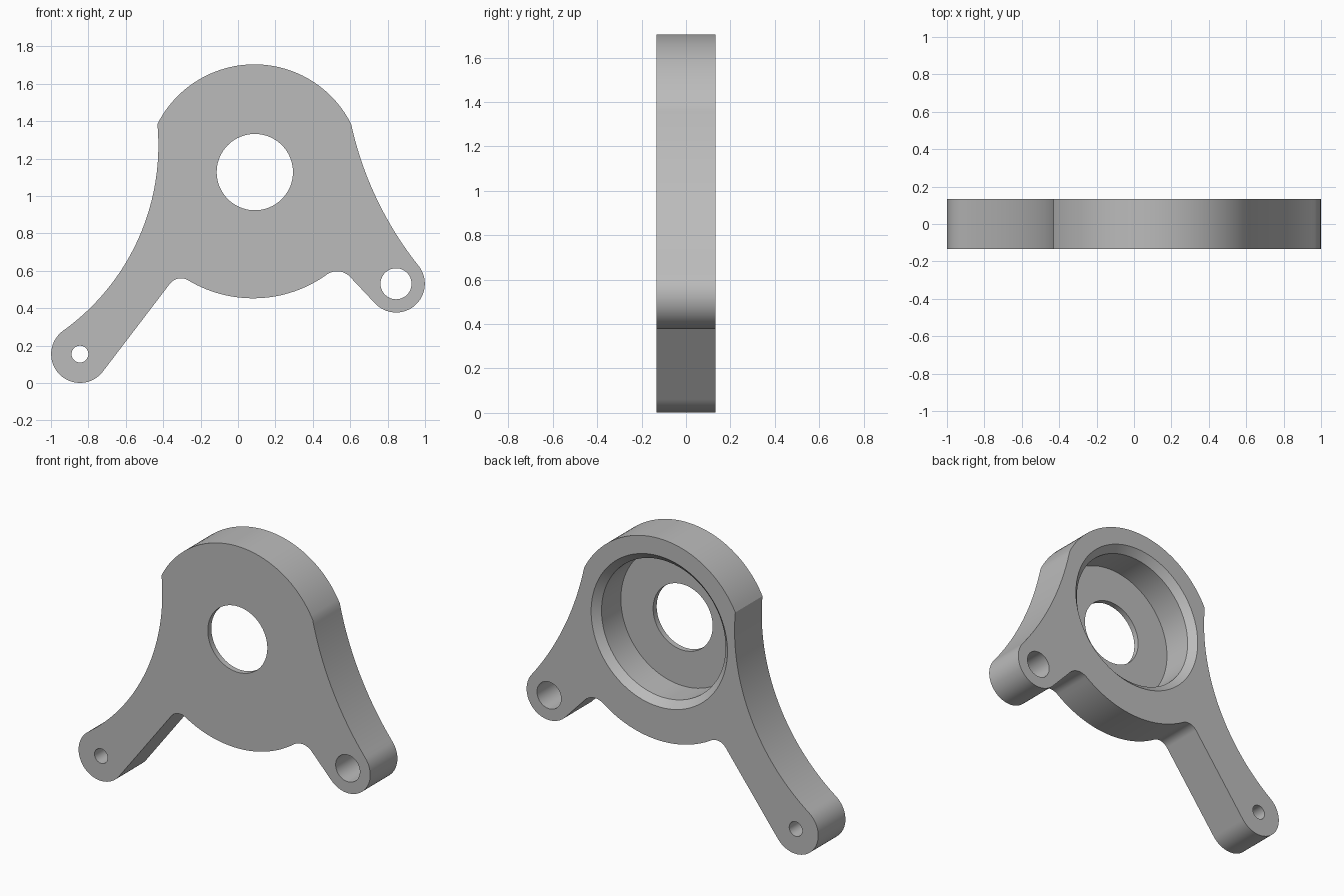
import bpy, bmesh, math
from mathutils import Vector

if "Cube" in bpy.data.objects:
    bpy.data.objects.remove(bpy.data.objects["Cube"], do_unlink=True)

FRONT, BACK, FLOOR, CHAMFER = -0.133, 0.133, -0.098, 0.042


def V(x, z):
    return Vector((x, z))


def toward(center, target, radius):
    return center + (target - center).normalized() * radius


def arc(center, start, end, ccw, steps):
    """Points from start up to (not including) end, around center."""
    a, b = start - center, end - center
    a0, a1 = math.atan2(a.y, a.x), math.atan2(b.y, b.x)
    sweep = (a1 - a0) % math.tau
    if not ccw:
        sweep -= math.tau
    points = []
    for i in range(steps):
        t = i / steps
        radius = a.length + (b.length - a.length) * t
        angle = a0 + sweep * t
        points.append(center + V(math.cos(angle), math.sin(angle)) * radius)
    return points


def circle(center, radius, steps):
    return [center + V(math.cos(i * math.tau / steps), math.sin(i * math.tau / steps)) * radius
            for i in range(steps)]


# Key centres and radii
hub, hub_r = V(0.09, 1.128), 0.674
crown = V(0.09, 1.124)
crown_right, crown_left = V(0.605, 1.385), V(-0.431, 1.385)
long_lug, short_lug, lug_r = V(-0.845, 0.155), V(0.845, 0.531), 0.154
left_sweep, right_sweep = V(-1.65, 1.26), V(2.41, 1.77)
left_fillet, left_fr = V(-0.305, 0.485), 0.075
right_fillet, right_fr = V(0.53, 0.503), 0.095
left_normal, right_normal = V(0.795, -0.607), V(-0.73, -0.68)

# Where the outline arcs meet
long_outer = toward(long_lug, left_sweep, lug_r)
long_inner = long_lug + left_normal * lug_r
left_start = left_fillet - left_normal * left_fr
left_end = toward(left_fillet, hub, left_fr)
right_start = toward(right_fillet, hub, right_fr)
right_end = right_fillet - right_normal * right_fr
short_inner = short_lug + right_normal * lug_r
short_outer = toward(short_lug, right_sweep, lug_r)

outline = (arc(crown, crown_right, crown_left, True, 48)
           + arc(left_sweep, crown_left, long_outer, False, 40)
           + arc(long_lug, long_outer, long_inner, True, 32) + [long_inner]
           + arc(left_fillet, left_start, left_end, False, 14)
           + arc(hub, left_end, right_start, True, 32)
           + arc(right_fillet, right_start, right_end, False, 14) + [right_end]
           + arc(short_lug, short_inner, short_outer, True, 32)
           + arc(right_sweep, short_outer, crown_right, False, 32))

bm = bmesh.new()


def ring(points, y):
    return [bm.verts.new((p.x, y, p.y)) for p in points]


def wall(a, b):
    for i in range(len(a)):
        j = (i + 1) % len(a)
        bm.faces.new((a[i], a[j], b[j], b[i]))


def cap(rings, normal):
    edges = []
    for r in rings:
        for i in range(len(r)):
            pair = (r[i], r[(i + 1) % len(r)])
            edges.append(bm.edges.get(pair) or bm.edges.new(pair))
    bmesh.ops.triangle_fill(bm, edges=edges, use_beauty=True, normal=normal)


# Outer rim and lug bores run through the full thickness
front_rings, back_rings = [], []
for points in (outline, circle(long_lug, 0.045, 32), circle(short_lug, 0.083, 40)):
    f, b = ring(points, FRONT), ring(points, BACK)
    wall(f, b)
    front_rings.append(f)
    back_rings.append(b)

# Chamfered bearing pocket at the back, with a smaller window through its floor
profile = [(0.467, BACK), (0.425, BACK - CHAMFER), (0.425, FLOOR), (0.204, FLOOR), (0.204, FRONT)]
pocket = [ring(circle(hub, r, 80), y) for r, y in profile]
for a, b in zip(pocket, pocket[1:]):
    wall(a, b)

# Front and back faces
cap(front_rings + [pocket[-1]], (0, -1, 0))
cap(back_rings + [pocket[0]], (0, 1, 0))
bmesh.ops.recalc_face_normals(bm, faces=bm.faces[:])

mesh = bpy.data.meshes.new("bearing_bracket")
bm.to_mesh(mesh)
bm.free()
bracket = bpy.data.objects.new("bearing_bracket", mesh)
bpy.context.collection.objects.link(bracket)

# Plain grey metal
grey = bpy.data.materials.new("plain_grey")
grey.use_nodes = True
color = (0.5, 0.5, 0.5, 1)
grey.diffuse_color = color
grey.node_tree.nodes["Principled BSDF"].inputs["Base Color"].default_value = color
mesh.materials.append(grey)

bpy.ops.object.select_all(action="DESELECT")
bracket.select_set(True)
bpy.context.view_layer.objects.active = bracket
bpy.ops.object.shade_smooth_by_angle(angle=math.radians(30))
